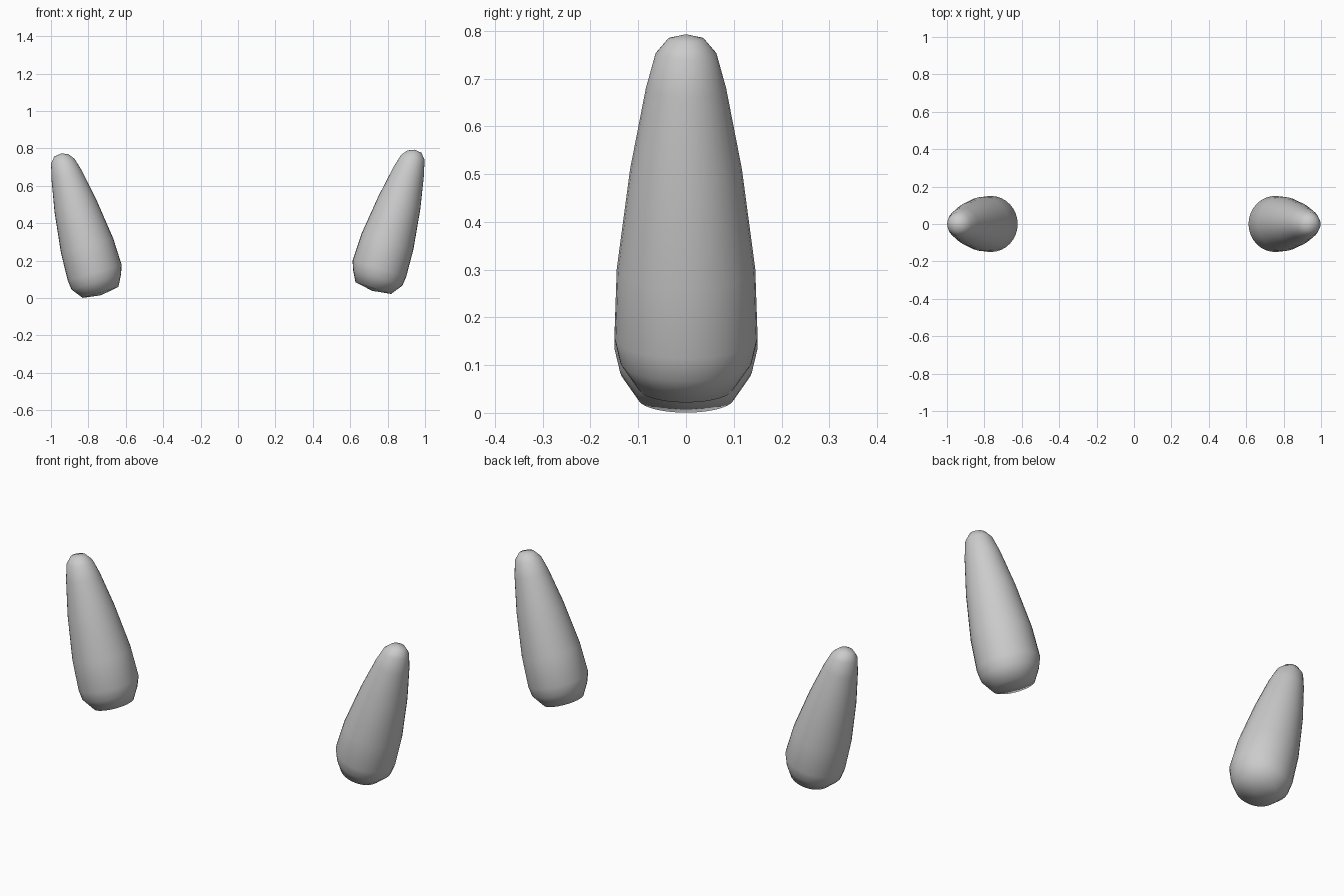
import bpy, bmesh
from math import cos, sin, pi

if "Cube" in bpy.data.objects:
    bpy.data.objects.remove(bpy.data.objects["Cube"])

# Curved centre line of a horn: (outward x, z, radius, tilt)
RINGS = [
    (0.735, 0.030, 0.100, 0.30),
    (0.758, 0.085, 0.138, 0.29),
    (0.766, 0.135, 0.150, 0.28),
    (0.807, 0.280, 0.145, 0.27),
    (0.868, 0.490, 0.117, 0.27),
    (0.916, 0.660, 0.084, 0.24),
    (0.936, 0.732, 0.064, 0.18),
    (0.944, 0.763, 0.038, 0.15),
]
BASE, TIP = (0.731, 0.015), (0.945, 0.773)
SIDES = 32


def horn(name, side, lean=0.0, dx=0.0, dz=0.0):
    bm = bmesh.new()

    def vert(x, y, z):
        # small lean and offset distinguish the two horns
        return bm.verts.new((side * (x + lean * z + dx), y, z - lean * x + dz))

    loops = []
    for cx, cz, r, t in RINGS:
        loops.append([vert(cx + r * cos(a) * cos(t), r * sin(a), cz - r * cos(a) * sin(t))
                      for a in (2 * pi * i / SIDES for i in range(SIDES))])
    base, tip = vert(BASE[0], 0, BASE[1]), vert(TIP[0], 0, TIP[1])
    for i in range(SIDES):
        j = (i + 1) % SIDES
        for lo, hi in zip(loops, loops[1:]):
            bm.faces.new((lo[i], lo[j], hi[j], hi[i]))
        bm.faces.new((base, loops[0][j], loops[0][i]))
        bm.faces.new((tip, loops[-1][i], loops[-1][j]))
    bmesh.ops.recalc_face_normals(bm, faces=bm.faces)
    for f in bm.faces:
        f.smooth = True
    mesh = bpy.data.meshes.new(name)
    bm.to_mesh(mesh)
    bm.free()
    obj = bpy.data.objects.new(name, mesh)
    bpy.context.collection.objects.link(obj)


# Pair of horns, the right one sitting slightly higher
horn("left_horn", -1)
horn("right_horn", 1, lean=0.014, dx=-0.012, dz=0.033)
